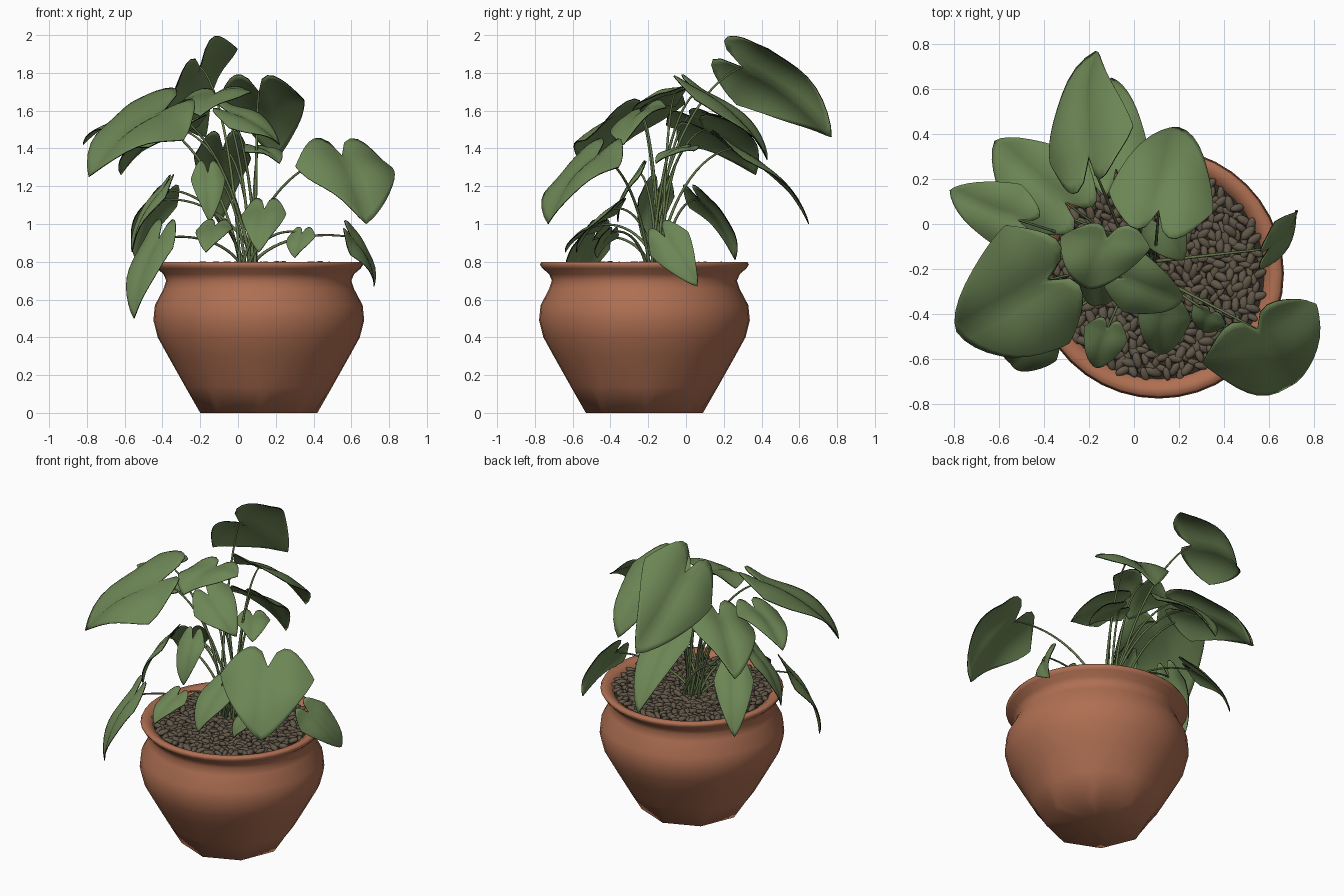
import bpy, bmesh, math, random
from mathutils import Vector, Matrix, Euler

random.seed(4)
if "Cube" in bpy.data.objects:
    bpy.data.objects.remove(bpy.data.objects["Cube"])


def material(name, rgb):
    m = bpy.data.materials.new(name)
    m.use_nodes = True
    m.diffuse_color = (*rgb, 1)
    bsdf = next(n for n in m.node_tree.nodes if n.type == 'BSDF_PRINCIPLED')
    bsdf.inputs["Base Color"].default_value = (*rgb, 1)
    return m


GREEN = material("leaf green", (0.15, 0.235, 0.09))
EDGE = material("leaf edge", (0.006, 0.007, 0.004))
STEM = material("stem green", (0.12, 0.18, 0.065))
CLAY = material("terracotta", (0.43, 0.16, 0.085))
SOIL = material("dark soil", (0.03, 0.024, 0.016))
STONE = material("brown pebble", (0.12, 0.095, 0.065))

POT = Vector((0.11, -0.22, 0))
ROOT = Vector((0.06, -0.16, 0.77))


def finish(name, bm, mats, angle=50):
    mesh = bpy.data.meshes.new(name)
    bm.to_mesh(mesh)
    bm.free()
    ob = bpy.data.objects.new(name, mesh)
    bpy.context.collection.objects.link(ob)
    for m in mats:
        mesh.materials.append(m)
    bpy.ops.object.select_all(action='DESELECT')
    ob.select_set(True)
    bpy.context.view_layer.objects.active = ob
    bpy.ops.object.shade_smooth_by_angle(angle=math.radians(angle))
    return ob


# Turned pot with a flared, rolled rim
profile = [(0, 0), (.31, 0), (.39, .14), (.48, .3), (.535, .4), (.558, .49),
           (.55, .57), (.505, .655), (.49, .7), (.505, .735), (.54, .765),
           (.553, .785), (.545, .8), (.51, .797), (.475, .775), (.46, .72)]
bm = bmesh.new()
verts = [bm.verts.new(POT + Vector((r, 0, z))) for r, z in profile]
edges = [bm.edges.new(pair) for pair in zip(verts, verts[1:])]
bmesh.ops.spin(bm, geom=verts + edges, cent=POT, axis=(0, 0, 1),
               angle=math.tau, steps=40)
bmesh.ops.remove_doubles(bm, verts=bm.verts, dist=0.0005)
# The foot is pressed into eight flats
half = math.pi / 8
for v in bm.verts:
    if v.co.z < 0.01:
        out = v.co - POT
        turn = math.atan2(out.y, out.x) % (2 * half) - half
        v.co = POT + out * (math.cos(half) / math.cos(turn))
bmesh.ops.recalc_face_normals(bm, faces=bm.faces)
finish("pot", bm, [CLAY], 180)

# Soil disc
bm = bmesh.new()
bmesh.ops.create_circle(bm, cap_ends=True, segments=40, radius=0.475,
                        matrix=Matrix.Translation(POT + Vector((0, 0, .76))))
finish("soil", bm, [SOIL])

# Pebbles spread in a sunflower pattern
bm = bmesh.new()
COUNT = 500
for i in range(COUNT):
    r = 0.465 * math.sqrt((i + .5) / COUNT)
    a = i * 2.4
    spot = POT + Vector((r * math.cos(a), r * math.sin(a), .773 + random.uniform(-.006, .01)))
    turn = Euler((random.uniform(-.4, .4), random.uniform(-.4, .4), random.uniform(0, math.pi)))
    size = Vector((.037, .019, .016)) * random.uniform(.8, 1.15)
    bmesh.ops.create_icosphere(bm, subdivisions=2, radius=1,
                               matrix=Matrix.LocRotScale(spot, turn, size))
finish("pebbles", bm, [STONE])


def leaf(name, base, tip, side, bulge=0.09):
    """Heart-shaped blade: base is the notch, side spans the full width."""
    axis = tip - base
    up = side.cross(axis).normalized()
    if up.z < 0:
        up = -up
    length, width = axis.length, side.length
    phase = random.uniform(0, 6)
    cols, rows = 20, 14
    bm = bmesh.new()
    grid = []
    for i in range(cols + 1):
        s = -math.cos(math.pi * i / cols)
        a = min(abs(s), 1)
        back = .12 * a ** 3 - .27 * math.sin(math.pi * a ** .7)
        front = .12 + .88 * (1 - a ** 1.3) ** .75
        line = []
        for j in range(rows + 1):
            y = back + (front - back) * j / rows
            lift = length * bulge * 4 * y * (1 - y) * (1 if y > 0 else .4)
            lift += width * (.05 * math.sin(math.pi * a) - .07 * a * a)
            lift += .03 * width * s * math.sin(7 * y + phase)
            line.append(bm.verts.new(base + axis * y + side * (s / 2) + up * lift))
        grid.append(line)
    for c0, c1 in zip(grid, grid[1:]):
        for j in range(rows):
            bm.faces.new((c0[j], c1[j], c1[j + 1], c0[j + 1]))
    bmesh.ops.remove_doubles(bm, verts=bm.verts, dist=0.0004)
    bmesh.ops.recalc_face_normals(bm, faces=bm.faces)
    ob = finish(name + "_leaf", bm, [GREEN, EDGE])
    solid = ob.modifiers.new("thickness", 'SOLIDIFY')
    solid.thickness = 0.005
    solid.offset = 0
    solid.material_offset_rim = 1


def stalk(name, base):
    """Arching stalk from the crown to the leaf notch."""
    start = ROOT + Vector((random.uniform(-.05, .05), random.uniform(-.05, .05), 0))
    run = base - start
    curve = bpy.data.curves.new(name + "_stalk", 'CURVE')
    curve.dimensions = '3D'
    curve.bevel_depth = 0.008
    curve.bevel_resolution = 2
    curve.resolution_u = 14
    curve.use_fill_caps = True
    sp = curve.splines.new('BEZIER')
    sp.bezier_points.add(1)
    first, last = sp.bezier_points
    for p in (first, last):
        p.handle_left_type = p.handle_right_type = 'FREE'
    first.co = first.handle_left = start
    first.handle_right = start + Vector((run.x * .2, run.y * .2, run.z * .6 + .06))
    last.co = last.handle_right = base
    last.handle_left = base - Vector((run.x * .35, run.y * .35, run.z * .1 - .05))
    first.radius, last.radius = 1.1, .6
    ob = bpy.data.objects.new(name + "_stalk", curve)
    bpy.context.collection.objects.link(ob)
    curve.materials.append(STEM)
    bpy.ops.object.select_all(action='DESELECT')
    ob.select_set(True)
    bpy.context.view_layer.objects.active = ob
    bpy.ops.object.convert(target='MESH')


def grow(name, base, tip, side):
    base, tip = Vector(base), Vector(tip)
    if isinstance(side, float):  # a level leaf gives only its width
        side = Vector((base.y - tip.y, tip.x - base.x, 0)).normalized() * side
    leaf(name, base, tip, Vector(side))
    stalk(name, base)


# Tilted leaves: notch, tip and width direction
grow("large_right", (-.39, -.25, 1.6), (-.79, -.48, 1.25), (-.27, .54, .17))
grow("top_back", (-.2, .3, 1.83), (-.17, .77, 1.46), (.35, .18, .31))
grow("back_right", (-.31, .1, 1.5), (-.62, .37, 1.26), (.27, .32, .1))
grow("middle", (-.05, -.24, 1.59), (.22, -.33, 1.42), (.06, .28, .12))
grow("upper_middle", (-.12, -.06, 1.69), (-.2, -.29, 1.57), (.4, -.04, .05))
grow("far_right", (-.52, .02, 1.57), (-.82, .15, 1.42), (.1, .28, .05))
grow("hanging_left", (.6, -.11, .93), (.72, .06, .67), (.02, .2, .12))

# Level leaves: notch, tip and width
grow("front_left", (.55, -.47, 1.36), (.68, -.73, 1), .57)
grow("upper_back", (.11, .06, 1.7), (.2, .43, 1.34), .47)
grow("under_middle", (.11, 0, 1.4), (.22, -.16, 1.32), .21)
grow("lower_back", (-.08, .25, 1.4), (-.1, .65, 1), .3)
grow("hanging_right", (-.42, -.49, .92), (-.55, -.62, .5), .27)
grow("inner_front", (-.16, -.25, 1.27), (-.15, -.36, 1.01), .18)
grow("front", (.14, -.38, 1.08), (.11, -.58, .85), .24)
grow("small_front", (-.12, -.47, .99), (-.17, -.64, .85), .2)
grow("tiny_front", (.34, -.4, .95), (.3, -.47, .82), .17)
grow("low_right", (-.4, -.15, 1.18), (-.56, -.2, .85), .2)
grow("low_back_right", (-.4, .07, 1.13), (-.54, .26, .81), .24)
